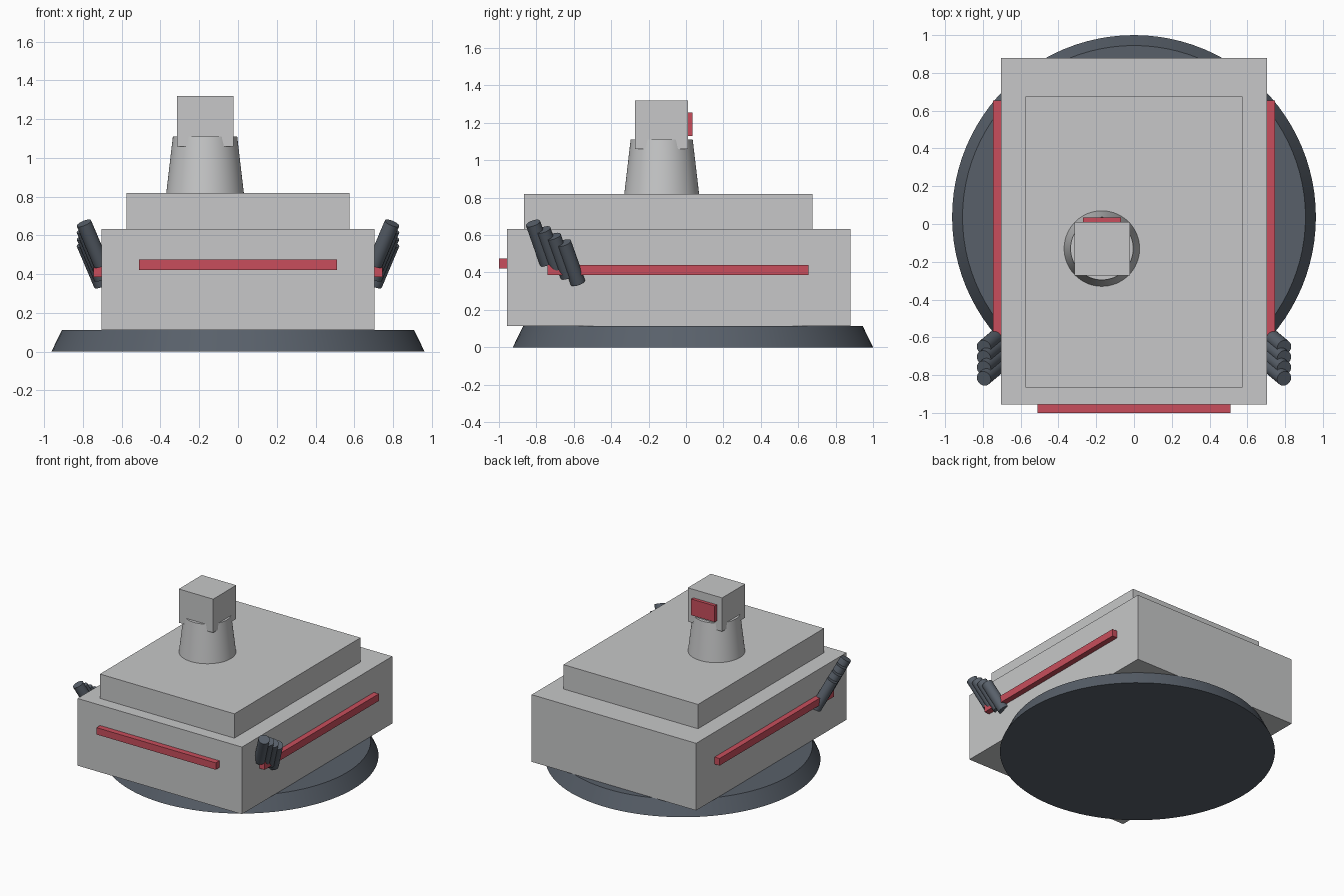
import bpy
from math import radians
from mathutils import Vector

if "Cube" in bpy.data.objects:
    bpy.data.objects.remove(bpy.data.objects["Cube"], do_unlink=True)


def material(name, rgb):
    mat = bpy.data.materials.new(name)
    mat.use_nodes = True
    mat.diffuse_color = (*rgb, 1)
    mat.node_tree.nodes["Principled BSDF"].inputs["Base Color"].default_value = (*rgb, 1)
    return mat


grey = material("light grey", (0.57, 0.575, 0.58))
slate = material("dark slate", (0.098, 0.117, 0.144))
red = material("red", (0.58, 0.076, 0.107))


def finish(name, mat):
    obj = bpy.context.object
    obj.name = name
    obj.data.materials.append(mat)
    return obj


def box(name, mat, low, high):
    low, high = Vector(low), Vector(high)
    bpy.ops.mesh.primitive_cube_add(size=1, location=(low + high) / 2)
    obj = finish(name, mat)
    obj.scale = high - low
    bpy.ops.object.transform_apply(location=False, rotation=False, scale=True)
    return obj


def frustum(name, mat, start, end, r1, r2, sides):
    start, end = Vector(start), Vector(end)
    axis = end - start
    bpy.ops.mesh.primitive_cone_add(
        vertices=sides, radius1=r1, radius2=r2, depth=axis.length,
        location=(start + end) / 2,
        rotation=axis.to_track_quat("Z", "Y").to_euler())
    obj = finish(name, mat)
    bpy.ops.object.shade_smooth_by_angle(angle=radians(30))
    return obj


# Round skirt under the body
frustum("base_skirt", slate, (0, 0.037, 0), (0, 0.037, 0.113), 0.963, 0.908, 96)

# Stepped body
box("hull", grey, (-0.703, -0.956, 0.113), (0.703, 0.88, 0.632))
box("upper_deck", grey, (-0.575, -0.865, 0.632), (0.575, 0.675, 0.82))

# Off-centre turret with a square head and rear lens
frustum("turret_neck", grey, (-0.17, -0.13, 0.82), (-0.17, -0.13, 1.11), 0.2, 0.166, 64)
box("turret_head", grey, (-0.316, -0.272, 1.06), (-0.022, 0.01, 1.32))
box("head_lens", red, (-0.27, 0.01, 1.13), (-0.068, 0.035, 1.255))

# Light strips on the front and both sides
box("front_strip", red, (-0.51, -1.0, 0.422), (0.51, -0.956, 0.475))
for side, label in ((1, "left"), (-1, "right")):
    inner, outer = sorted((side * 0.7, side * 0.746))
    box(f"{label}_strip", red, (inner, -0.74, 0.385), (outer, 0.655, 0.44))

    # Row of four slanted launcher tubes
    for i in range(4):
        top = Vector((side * 0.795, -0.818 + i * 0.055, 0.663 - i * 0.035))
        bottom = top + Vector((-side * 0.09, 0.075, -0.212))
        frustum(f"{label}_launcher_tube_{i + 1}", slate, bottom, top, 0.04, 0.04, 24)
